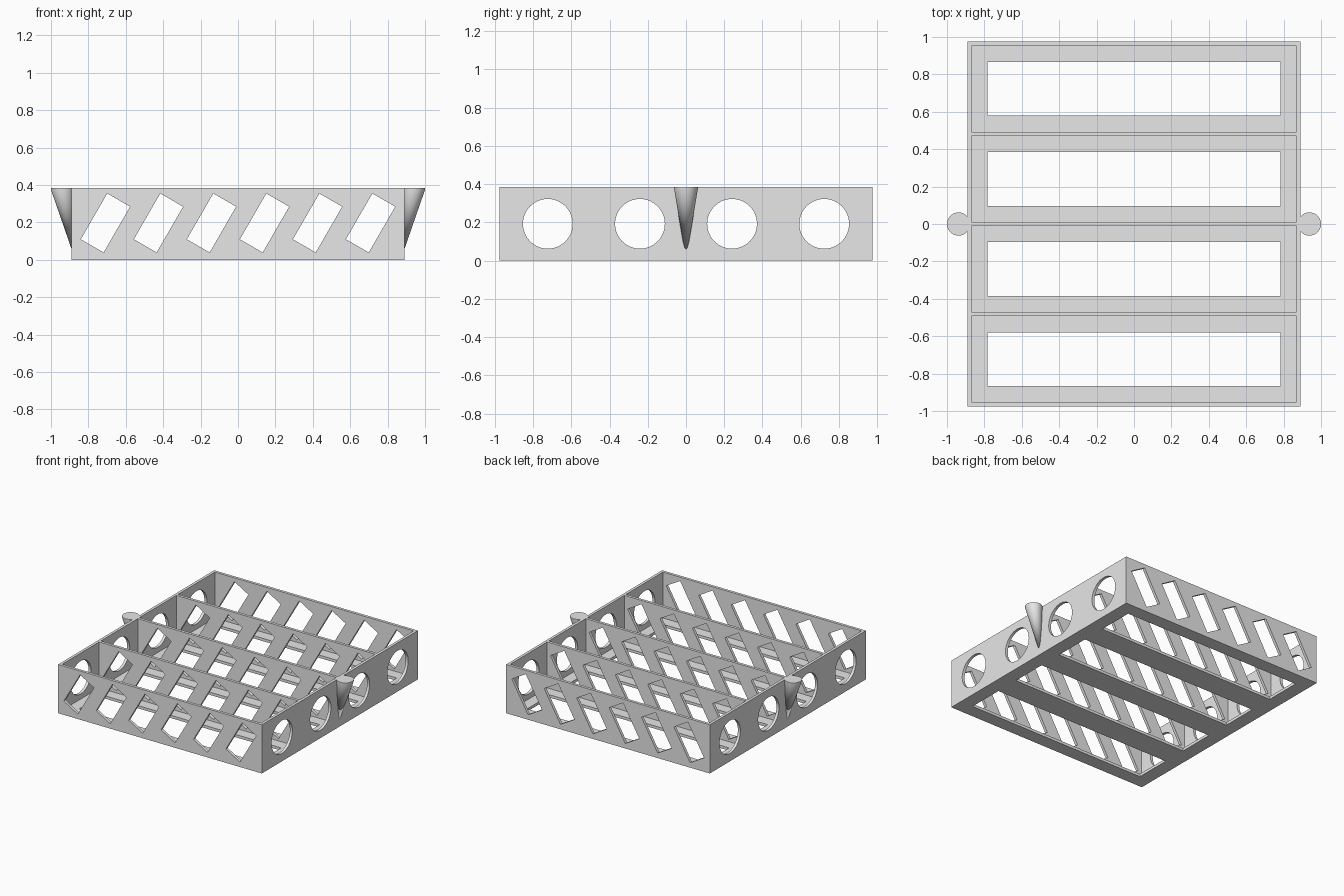
import bpy, bmesh
from math import radians, pi, cos, sin
from mathutils import Matrix, Vector

if "Cube" in bpy.data.objects:
    bpy.data.objects.remove(bpy.data.objects["Cube"], do_unlink=True)

HALF_X, HALF_Y, HEIGHT = 0.891, 0.975, 0.385
WALL, FLOOR = 0.022, 0.022
PITCH = (2 * HALF_Y - WALL) / 4
ROWS = [(i - 1.5) * PITCH for i in range(4)]

grey = bpy.data.materials.new("light grey")
grey.use_nodes = True
grey.diffuse_color = (0.8, 0.8, 0.8, 1)
grey.node_tree.nodes["Principled BSDF"].inputs["Base Color"].default_value = (0.8, 0.8, 0.8, 1)


def make_object(name, bm):
    bmesh.ops.recalc_face_normals(bm, faces=bm.faces)
    mesh = bpy.data.meshes.new(name)
    bm.to_mesh(mesh)
    bm.free()
    mesh.materials.append(grey)
    obj = bpy.data.objects.new(name, mesh)
    bpy.context.collection.objects.link(obj)
    return obj


def add_box(bm, center, size, rotation=Matrix()):
    matrix = Matrix.Translation(center) @ rotation @ Matrix.Diagonal((*size, 1))
    bmesh.ops.create_cube(bm, size=1, matrix=matrix)


def cut(target, name, bm):
    """Subtract the shapes in bm from target and drop the cutter."""
    cutter = make_object(name, bm)
    cutter.hide_render = True
    mod = target.modifiers.new(name, "BOOLEAN")
    mod.operation, mod.solver, mod.object = "DIFFERENCE", "EXACT", cutter
    bpy.context.view_layer.update()
    graph = bpy.context.evaluated_depsgraph_get()
    mesh = bpy.data.meshes.new_from_object(target.evaluated_get(graph))
    target.modifiers.clear()
    target.data = mesh
    bpy.data.objects.remove(cutter, do_unlink=True)


# Tray block
bm = bmesh.new()
add_box(bm, (0, 0, HEIGHT / 2), (2 * HALF_X, 2 * HALF_Y, HEIGHT))
tray = make_object("tray", bm)

# Four open compartments
bm = bmesh.new()
for y in ROWS:
    add_box(bm, (0, y, FLOOR + 0.5), (2 * (HALF_X - WALL), PITCH - WALL, 1))
cut(tray, "compartment_cutter", bm)

# Long openings in the floor
bm = bmesh.new()
for y in ROWS:
    add_box(bm, (0, y, 0), (1.565, 0.288, 0.2))
cut(tray, "floor_cutter", bm)

# Slanted slots through all crosswise walls
bm = bmesh.new()
for i in range(6):
    add_box(bm, ((i - 2.5) * 0.2835, 0, 0.197), (0.141, 3, 0.283),
            Matrix.Rotation(radians(30), 4, "Y"))
cut(tray, "slot_cutter", bm)

# Round ports through both side walls
bm = bmesh.new()
for y in ROWS:
    matrix = Matrix.Translation((0, y, HEIGHT / 2)) @ Matrix.Rotation(pi / 2, 4, "Y")
    bmesh.ops.create_cone(bm, cap_ends=True, segments=64, radius1=0.13,
                          radius2=0.13, depth=3, matrix=matrix)
cut(tray, "port_cutter", bm)


# Slanted cone handle on each side: a thin disc tapering to a point at the wall foot
def cone_handle(name, side):
    bm = bmesh.new()
    count = 48
    rings = []
    for z in (HEIGHT, HEIGHT - 0.01):
        rings.append([bm.verts.new((side * (0.938 + 0.062 * cos(2 * pi * k / count)),
                                    0.062 * sin(2 * pi * k / count), z))
                      for k in range(count)])
    tip = bm.verts.new((side * 0.87, 0, 0))
    upper, lower = rings
    bm.faces.new(upper)
    for k in range(count):
        n = (k + 1) % count
        bm.faces.new((upper[k], upper[n], lower[n], lower[k]))
        bm.faces.new((lower[k], lower[n], tip))
    return make_object(name, bm)


parts = [tray, cone_handle("left_handle", 1), cone_handle("right_handle", -1)]

# Smooth the round surfaces, keep hard edges sharp
for obj in bpy.context.selected_objects:
    obj.select_set(False)
for obj in parts:
    obj.select_set(True)
bpy.context.view_layer.objects.active = tray
bpy.ops.object.shade_smooth_by_angle(angle=radians(30))
